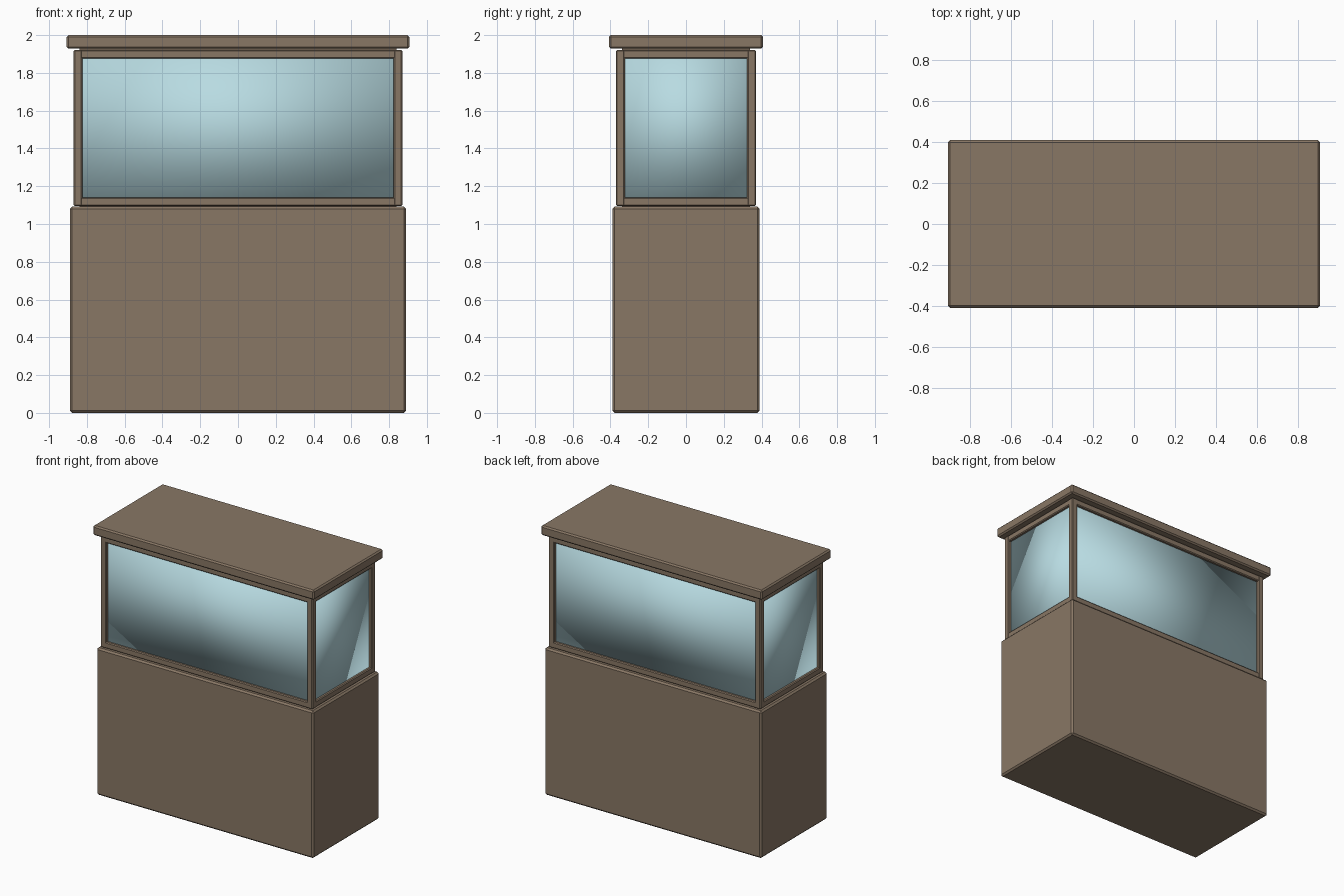
import bpy

if "Cube" in bpy.data.objects:
    bpy.data.objects.remove(bpy.data.objects["Cube"])


def material(name, color):
    m = bpy.data.materials.new(name)
    m.diffuse_color = color
    m.use_nodes = True
    m.node_tree.nodes["Principled BSDF"].inputs["Base Color"].default_value = m.diffuse_color
    return m


wood = material("brown_wood", (0.25, 0.185, 0.13, 1))
glass = material("pale_glass", (0.48, 0.71, 0.76, 1))


def box(name, lo, hi, mat, bevel=0.0):
    """Box between two corners, with an optional one-step chamfer."""
    bpy.ops.mesh.primitive_cube_add(
        size=1, location=[(a + b) / 2 for a, b in zip(lo, hi)])
    ob = bpy.context.object
    ob.name = name
    ob.scale = [b - a for a, b in zip(lo, hi)]
    bpy.ops.object.transform_apply(location=False, rotation=False, scale=True)
    ob.data.materials.append(mat)
    if bevel:
        mod = ob.modifiers.new("chamfer", 'BEVEL')
        mod.width = bevel
        mod.segments = 1
    return ob


# Cabinet base and lid
box("cabinet_base", (-0.89, -0.39, 0), (0.89, 0.39, 1.092), wood, 0.012)
box("lid", (-0.907, -0.408, 1.928), (0.907, 0.408, 2.0), wood, 0.01)

# Glass tank, smooth shaded like one soft block
tank = box("glass_tank", (-0.848, -0.348, 1.11), (0.848, 0.348, 1.91), glass)
for p in tank.data.polygons:
    p.use_smooth = True

# Frame around the tank: posts, then long and short rails
X, Y, Z0, Z1, T = 0.87, 0.37, 1.094, 1.922, 0.046


def span(side, outer):
    """Bar extent on the given side of an axis, inward from the outer edge."""
    return (outer - T, outer) if side > 0 else (-outer, -outer + T)


def bar(name, *ranges):
    box(name, [r[0] for r in ranges], [r[1] for r in ranges], wood, 0.006)


for i in (-1, 1):
    for j in (-1, 1):
        bar("corner_post", span(i, X), span(j, Y), (Z0, Z1))

for z, level in (((Z0, Z0 + T), "lower"), ((Z1 - T, Z1), "upper")):
    for s in (-1, 1):
        # Rails sit a hair inside the posts
        bar(level + "_long_rail", (-X + 0.01, X - 0.01), span(s, Y - 0.002), z)
        bar(level + "_short_rail", span(s, X - 0.002), (-Y + 0.01, Y - 0.01), z)

# Thin filler plates closing the seams above and below the frame
box("lower_seam", (-0.84, -0.34, 1.08), (0.84, 0.34, 1.12), wood)
box("upper_seam", (-0.84, -0.34, 1.90), (0.84, 0.34, 1.94), wood)
